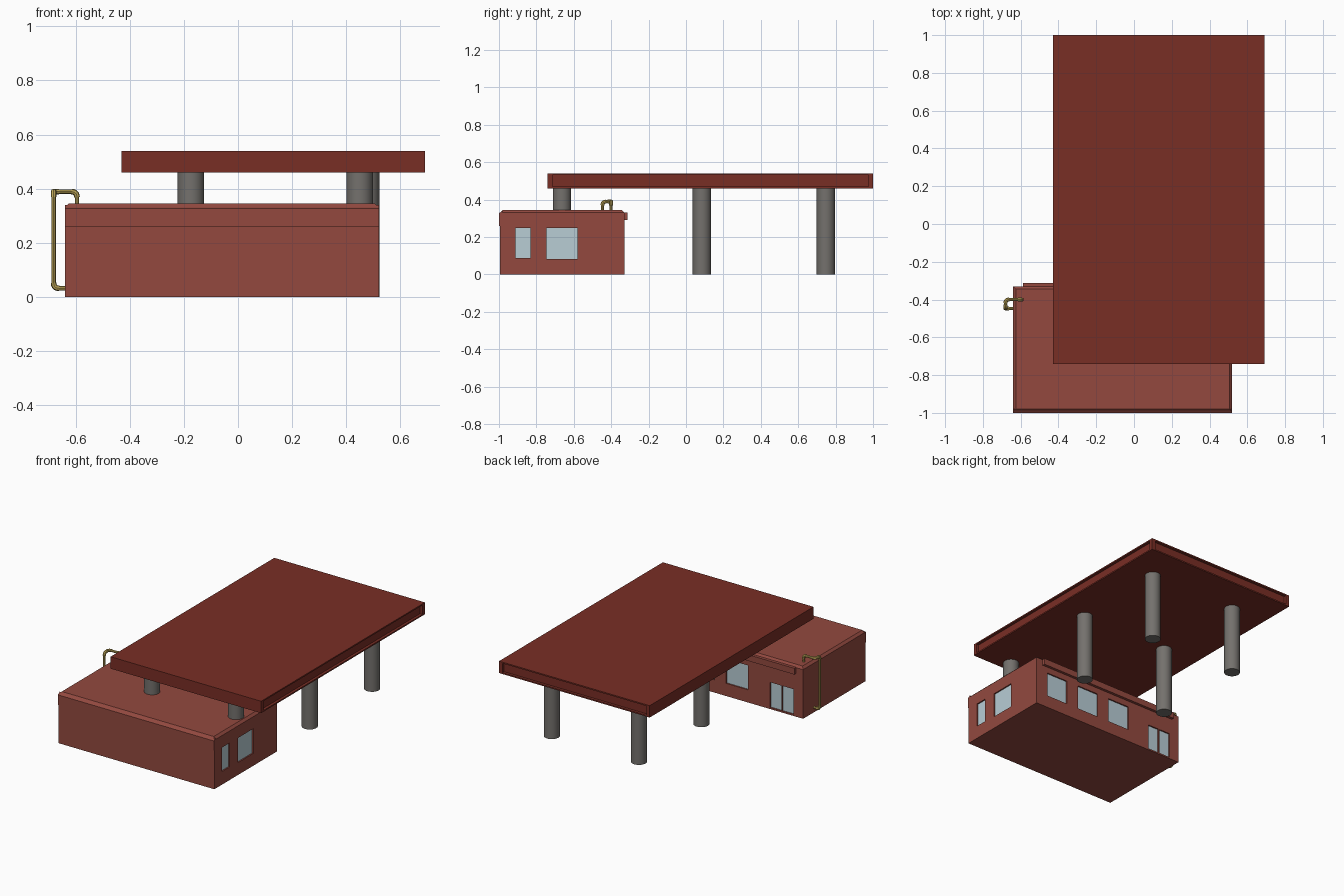
import bpy, bmesh
from mathutils import Vector

if "Cube" in bpy.data.objects:
    bpy.data.objects.remove(bpy.data.objects["Cube"])


def material(name, rgb):
    lin = [((c / 255 + 0.055) / 1.055) ** 2.4 for c in rgb]
    m = bpy.data.materials.new(name)
    m.diffuse_color = (*lin, 1)
    m.use_nodes = True
    m.node_tree.nodes["Principled BSDF"].inputs["Base Color"].default_value = m.diffuse_color
    return m


BRICK = material("brick red", (147, 73, 63))
CANOPY = material("dark red", (121, 46, 37))
GLASS = material("pale blue glass", (184, 205, 213))
STEEL = material("grey steel", (116, 113, 109))
BRASS = material("yellow pipe", (190, 166, 88))


def add_box(bm, lo, hi):
    lo, hi = Vector(lo), Vector(hi)
    verts = bmesh.ops.create_cube(bm, size=1)["verts"]
    for v in verts:
        v.co = Vector([(lo[i] + hi[i]) / 2 + v.co[i] * (hi[i] - lo[i]) for i in range(3)])
    return verts


def finish(bm, name, mat):
    bmesh.ops.recalc_face_normals(bm, faces=bm.faces)
    me = bpy.data.meshes.new(name)
    bm.to_mesh(me)
    bm.free()
    ob = bpy.data.objects.new(name, me)
    bpy.context.collection.objects.link(ob)
    me.materials.append(mat)
    return ob


def boxes(name, mat, *pairs):
    bm = bmesh.new()
    for lo, hi in pairs:
        add_box(bm, lo, hi)
    return finish(bm, name, mat)


def carve(ob, *pairs):
    cutter = boxes("cutter", ob.data.materials[0], *pairs)
    cutter.hide_render = True
    mod = ob.modifiers.new("carve", "BOOLEAN")
    mod.operation, mod.solver, mod.object = "DIFFERENCE", "EXACT", cutter
    bpy.context.view_layer.objects.active = ob
    bpy.ops.object.modifier_apply(modifier="carve")
    bpy.data.objects.remove(cutter)


# Building body with a chamfered roof edge
X0, X1, Y0, Y1, H = -0.64, 0.52, -0.994, -0.33, 0.345
bm = bmesh.new()
add_box(bm, (X0, Y0, 0), (X1, Y1, H))
top = [e for e in bm.edges if all(v.co.z > H - 0.01 for v in e.verts)]
bmesh.ops.bevel(bm, geom=top, offset=0.015, segments=1, affect="EDGES")
body = finish(bm, "building", BRICK)

# Window and door openings: (start, end, bottom, top)
D = 0.012
side = [(-0.911, -0.831, 0.088, 0.249), (-0.745, -0.58, 0.083, 0.249)]
back = [(0.273, 0.43, 0.085, 0.249), (0.02, 0.18, 0.085, 0.249),
        (-0.23, -0.068, 0.085, 0.249),
        (-0.567, -0.484, 0.01, 0.18), (-0.478, -0.395, 0.01, 0.18)]
carve(body,
      *[((X1 - D, a, b0), (X1 + D, b, b1)) for a, b, b0, b1 in side],
      *[((a, Y1 - D, b0), (b, Y1 + D, b1)) for a, b, b0, b1 in back])
boxes("side_windows", GLASS,
      *[((X1 - D - .002, a, b0), (X1 - D + .003, b, b1)) for a, b, b0, b1 in side])
boxes("back_windows_and_doors", GLASS,
      *[((a, Y1 - D - .002, b0), (b, Y1 - D + .003, b1)) for a, b, b0, b1 in back])

# Front fascia strip, with sloped top
bm = bmesh.new()
add_box(bm, (X0, -1.0, 0.26), (X1, -0.98, 0.34))
for v in bm.verts:
    if v.co.z > 0.3 and v.co.y < -0.99:
        v.co.z = 0.327
finish(bm, "front_fascia", BRICK)

# Back eaves rail
rail = boxes("back_eaves_rail", BRICK, ((-0.587, Y1 - 0.005, 0.29), (0.47, -0.312, 0.332)))

# Canopy slab with recessed panels on the right and back edges
canopy = boxes("canopy", CANOPY, ((-0.43, -0.74, 0.46), (0.69, 1.0, 0.54)))
carve(canopy, ((0.672, -0.715, 0.469), (0.71, 0.975, 0.531)),
      ((-0.405, 0.982, 0.469), (0.665, 1.02, 0.531)))

# Columns, the front pair standing on the building roof
for y, xr, z0, tag in ((-0.663, 0.45, 0.34, "front"), (0.085, 0.474, 0, "middle"),
                       (0.748, 0.474, 0, "back")):
    for x, s in ((-0.174, "left"), (xr, "right")):
        bpy.ops.mesh.primitive_cylinder_add(vertices=32, radius=0.049, depth=0.465 - z0,
                                            location=(x, y, (0.465 + z0) / 2))
        ob = bpy.context.object
        ob.name = f"{tag}_{s}_column"
        ob.data.materials.append(STEEL)
        bpy.ops.object.shade_smooth_by_angle()

# Bent service pipe from the roof down to the wall foot
path = [Vector(p) for p in ((-0.595, -0.4, 0.335), (-0.595, -0.4, 0.389), (-0.681, -0.4, 0.389),
                            (-0.681, -0.447, 0.389), (-0.681, -0.447, 0.032), (-0.63, -0.447, 0.032))]


def tube(name, pts, radius):
    cu = bpy.data.curves.new(name, "CURVE")
    cu.dimensions, cu.bevel_depth, cu.bevel_resolution, cu.use_fill_caps = "3D", radius, 2, True
    sp = cu.splines.new("POLY")
    sp.points.add(len(pts) - 1)
    for p, q in zip(sp.points, pts):
        p.co = (*q, 1)
    ob = bpy.data.objects.new(name, cu)
    bpy.context.collection.objects.link(ob)
    cu.materials.append(BRASS)
    bpy.ops.object.select_all(action="DESELECT")
    ob.select_set(True)
    bpy.context.view_layer.objects.active = ob
    bpy.ops.object.convert(target="MESH")
    bpy.ops.object.shade_smooth_by_angle()


full = [path[0]]
for i in range(1, len(path) - 1):
    c = path[i]
    a = (path[i - 1] - c).normalized() * 0.02
    b = (path[i + 1] - c).normalized() * 0.02
    arc = [c + a * (1 - t) ** 2 + b * t ** 2 for t in (0, 0.2, 0.4, 0.6, 0.8, 1)]
    tube(f"pipe_elbow_{i}", arc, 0.0105)
    full += arc
tube("pipe", full + [path[-1]], 0.008)
